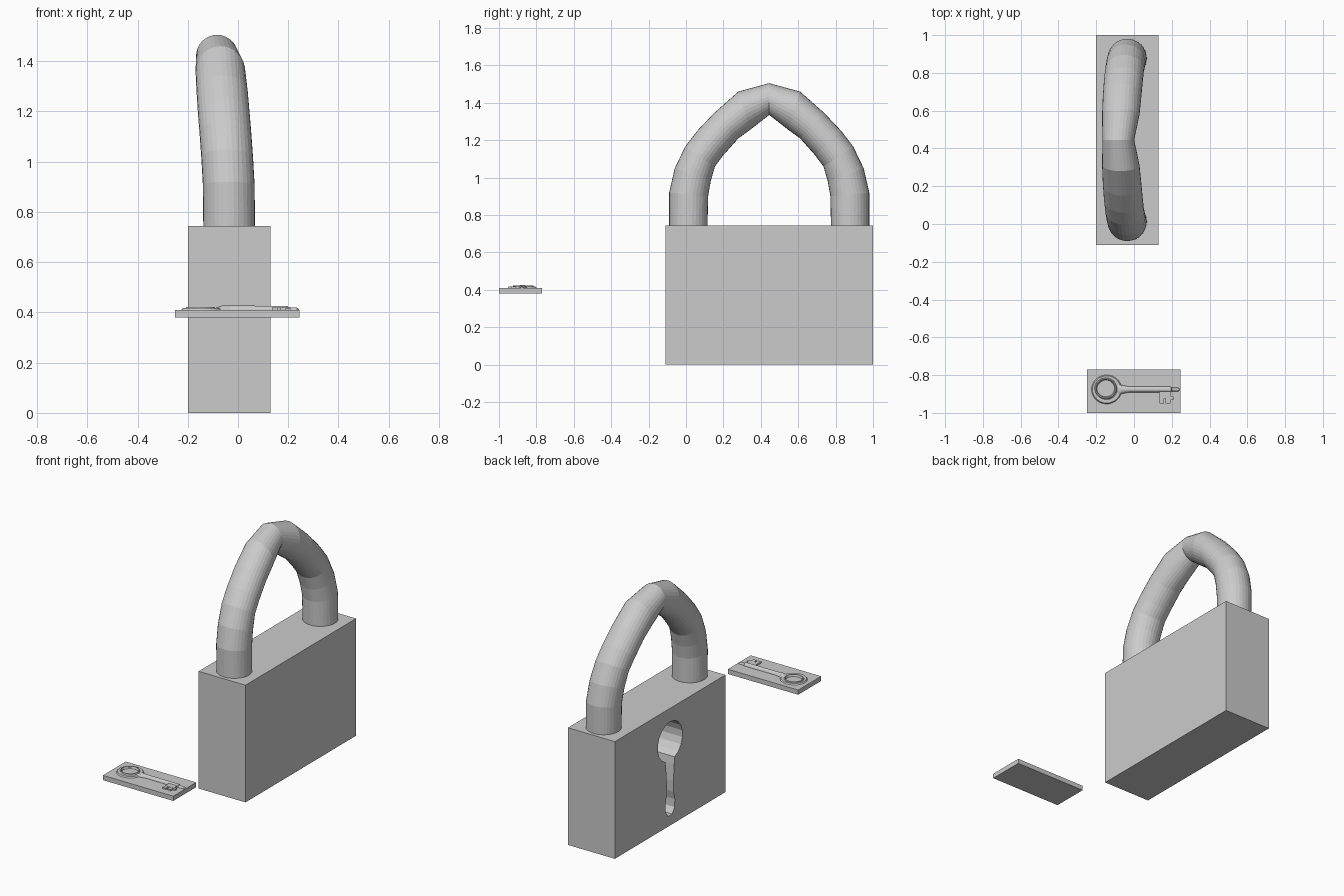
import bpy, bmesh
from math import sin, cos, pi
from mathutils import Vector

if "Cube" in bpy.data.objects:
    bpy.data.objects.remove(bpy.data.objects["Cube"])


def new_object(name, bm):
    bmesh.ops.recalc_face_normals(bm, faces=bm.faces)
    me = bpy.data.meshes.new(name)
    bm.to_mesh(me)
    bm.free()
    ob = bpy.data.objects.new(name, me)
    bpy.context.collection.objects.link(ob)
    return ob


def box(name, lo, hi):
    bm = bmesh.new()
    bmesh.ops.create_cube(bm, size=1)
    for v in bm.verts:
        v.co = Vector([(a + b) / 2 + c * (b - a) for a, b, c in zip(lo, hi, v.co)])
    return new_object(name, bm)


def loft(name, rings, closed=False):
    """Skin a list of equal-length point rings; cap the ends unless closed."""
    bm = bmesh.new()
    loops = [[bm.verts.new(p) for p in ring] for ring in rings]
    n = len(loops[0])
    pairs = list(zip(loops, loops[1:]))
    if closed:
        pairs.append((loops[-1], loops[0]))
    for a, b in pairs:
        for i in range(n):
            j = (i + 1) % n
            bm.faces.new((a[i], a[j], b[j], b[i]))
    if not closed:
        bm.faces.new(loops[0])
        bm.faces.new(loops[-1])
    return new_object(name, bm)


# Lock body
body = box("lock_body", (-0.20, -0.11, 0), (0.13, 1.0, 0.745))

# Keyhole cut into the -x face: round head, pinched neck, rounded foot
cy, hz = 0.445, 0.535
outline = []
for i in range(17):
    a = -pi * 0.38 + (pi * 1.76) * i / 16
    outline.append((cy + 0.125 * cos(a), hz + 0.125 * sin(a)))
outline += [(cy - 0.04, 0.37), (cy - 0.033, 0.27), (cy - 0.035, 0.2), (cy - 0.047, 0.15),
            (cy - 0.045, 0.1), (cy - 0.02, 0.065), (cy + 0.02, 0.065), (cy + 0.045, 0.1),
            (cy + 0.047, 0.15), (cy + 0.035, 0.2), (cy + 0.033, 0.27), (cy + 0.04, 0.37)]
cutter = loft("keyhole_cutter", [[(x, y, z) for y, z in outline] for x in (-0.3, 0.0)])
cutter.hide_render = True
mod = body.modifiers.new("keyhole", "BOOLEAN")
mod.operation, mod.solver, mod.object = "DIFFERENCE", "EXACT", cutter
bpy.context.view_layer.objects.active = body
bpy.ops.object.modifier_apply(modifier=mod.name)
bpy.data.objects.remove(cutter)

# Shackle: half path as outer (y, z), inner (y, z), centre x, half width; then mirrored
half = [
    ((-0.09, 0.73), (0.115, 0.73), -0.035, 0.103),
    ((-0.09, 0.92), (0.118, 0.90), -0.037, 0.103),
    ((-0.06, 1.05), (0.132, 0.98), -0.043, 0.103),
    ((-0.005, 1.165), (0.155, 1.06), -0.050, 0.103),
    ((0.06, 1.25), (0.20, 1.12), -0.056, 0.103),
    ((0.15, 1.345), (0.28, 1.21), -0.063, 0.102),
    ((0.28, 1.46), (0.345, 1.257), -0.070, 0.099),
    ((0.445, 1.505), (0.445, 1.335), -0.083, 0.084),
]


def tube_ring(outer, inner, cx, rx, flip):
    pts = []
    for i in range(32):
        a = 2 * pi * i / 32
        y = (outer[0] + inner[0]) / 2 + cos(a) * (outer[0] - inner[0]) / 2
        z = (outer[1] + inner[1]) / 2 + cos(a) * (outer[1] - inner[1]) / 2
        pts.append((cx + rx * sin(a), 2 * cy - y if flip else y, z))
    return pts


rings = [tube_ring(*r, False) for r in half] + [tube_ring(*r, True) for r in half[-2::-1]]
loft("shackle", rings)

# Key plate
TOP = 0.41
KY = -0.876
box("key_plate", (-0.25, -1.0, 0.38), (0.245, -0.77, TOP))


def bow(name, c, inner, outer, height):
    """Raised ring with a bevelled profile, resting on the plate."""
    prof = [(inner, -0.004), (inner + 0.006, height), (outer - 0.008, height), (outer, -0.004)]
    loft(name, [[(c[0] + r * cos(a), c[1] + r * sin(a) * 0.96, TOP + z) for r, z in prof]
                for a in (2 * pi * i / 28 for i in range(28))], closed=True)


# Key bow: outer ring and slimmer raised inner ring
bow("key_bow", (-0.145, KY), 0.050, 0.083, 0.007)
bow("key_bow_rim", (-0.15, KY + 0.006), 0.045, 0.064, 0.012)

# Key shaft, stepped from collar to thin tip
stations = [(-0.09, 0.030, 0.010), (-0.065, 0.024, 0.019), (-0.03, 0.016, 0.019),
            (0.18, 0.016, 0.018), (0.195, 0.016, 0.018), (0.20, 0.011, 0.013),
            (0.235, 0.011, 0.011), (0.242, 0.004, 0.006)]
loft("key_shaft", [[(x, KY + w * cos(a), TOP - 0.002 + h * sin(a))
                    for a in (pi * i / 10 for i in range(11))] for x, w, h in stations])

# Key bit: a web with two teeth
box("key_bit", (0.135, -0.925, TOP - 0.004), (0.195, KY, TOP + 0.010))
for i, x in enumerate((0.135, 0.168)):
    box(f"key_tooth_{i + 1}", (x, -0.95, TOP - 0.004), (x + 0.024, -0.92, TOP + 0.009))
box("key_bit_notch_side", (0.19, -0.932, TOP - 0.004), (0.21, -0.912, TOP + 0.008))
